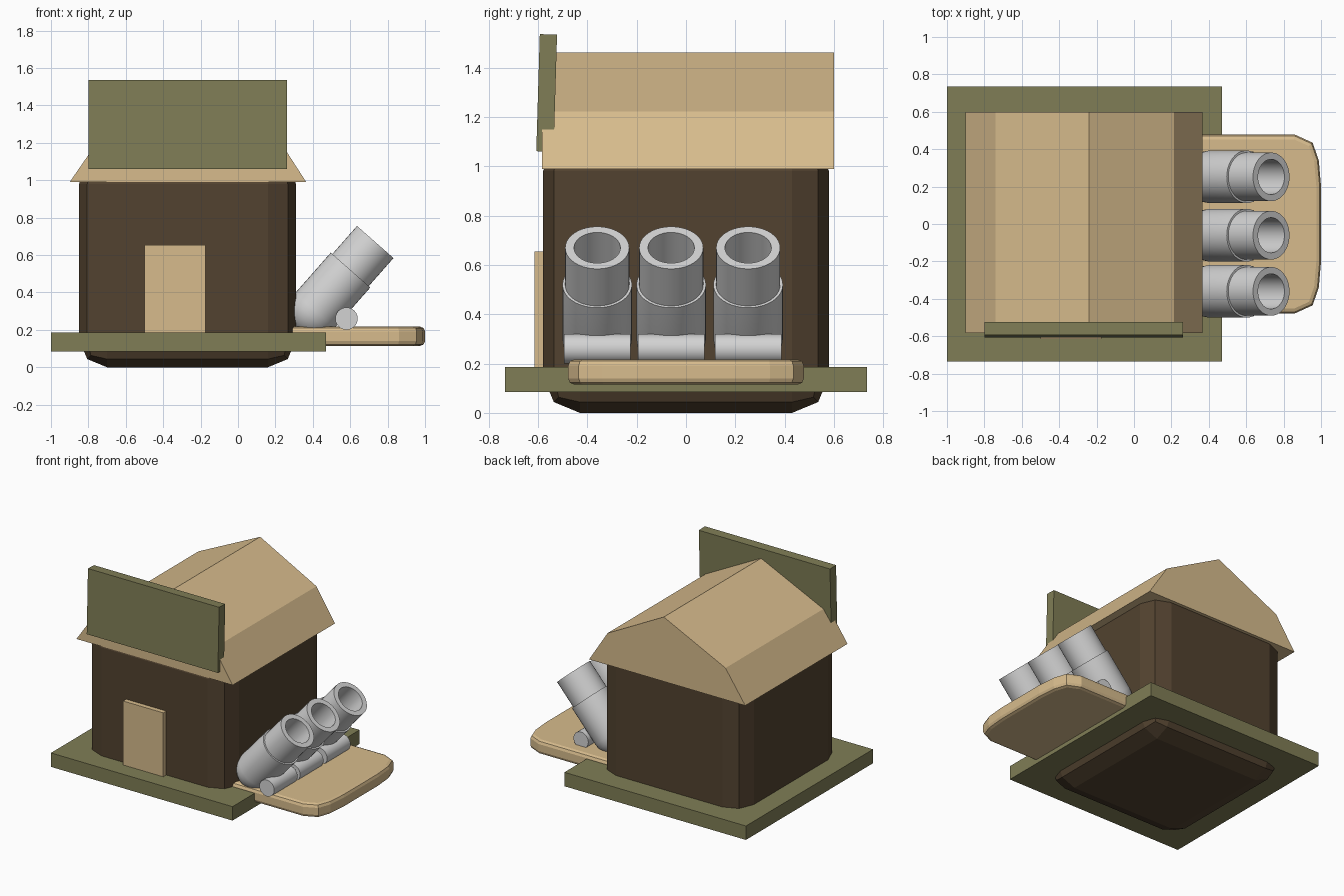
import bpy, bmesh, math
from mathutils import Matrix

if "Cube" in bpy.data.objects:
    bpy.data.objects.remove(bpy.data.objects["Cube"])


def material(name, rgb):
    m = bpy.data.materials.new(name)
    m.diffuse_color = (*rgb, 1)
    m.use_nodes = True
    m.node_tree.nodes["Principled BSDF"].inputs["Base Color"].default_value = m.diffuse_color
    return m


BROWN = material("dark_brown", (0.085, 0.055, 0.029))
TAN = material("tan", (0.68, 0.50, 0.265))
OLIVE = material("olive", (0.215, 0.207, 0.092))
GREY = material("light_grey", (0.65, 0.65, 0.65))


def finish(bm, name, mat):
    bmesh.ops.recalc_face_normals(bm, faces=bm.faces)
    me = bpy.data.meshes.new(name)
    bm.to_mesh(me)
    bm.free()
    ob = bpy.data.objects.new(name, me)
    bpy.context.collection.objects.link(ob)
    me.materials.append(mat)
    return ob


def smooth(ob, angle=35):
    bpy.ops.object.select_all(action='DESELECT')
    ob.select_set(True)
    bpy.context.view_layer.objects.active = ob
    bpy.ops.object.shade_smooth_by_angle(angle=math.radians(angle))


def box(name, mat, x, y, z, tilt=0):
    c = [(a + b) / 2 for a, b in (x, y, z)]
    s = [b - a for a, b in (x, y, z)]
    bm = bmesh.new()
    bmesh.ops.create_cube(bm, size=1, matrix=Matrix.Translation(c)
                          @ Matrix.Rotation(tilt, 4, 'X') @ Matrix.Diagonal((*s, 1)))
    return finish(bm, name, mat)


def prism(name, mat, pts, offset):
    """Closed outline of 3D points pushed along an offset."""
    bm = bmesh.new()
    f = bm.faces.new([bm.verts.new(p) for p in pts])
    ext = bmesh.ops.extrude_face_region(bm, geom=[f], use_keep_orig=True)
    bmesh.ops.translate(bm, vec=offset,
                        verts=[v for v in ext["geom"] if isinstance(v, bmesh.types.BMVert)])
    return finish(bm, name, mat)


def bevel(ob, width, segments, angle=30):
    m = ob.modifiers.new("bevel", 'BEVEL')
    m.width, m.segments = width, segments
    m.limit_method, m.angle_limit = 'ANGLE', math.radians(angle)


# Body, base plate, door and sign board
body = box("body", BROWN, (-0.85, 0.31), (-0.58, 0.58), (0, 1.13))
bevel(body, 0.15, 2)
box("base_plate", OLIVE, (-1.0, 0.47), (-0.735, 0.735), (0.085, 0.187))
box("door", TAN, (-0.5, -0.175), (-0.615, -0.56), (0.17, 0.655))
box("sign_board", OLIVE, (-0.8, 0.262), (-0.6, -0.53), (1.06, 1.535), tilt=-0.03)

# Gambrel roof
roof = [(-0.90, 0.99), (0.365, 0.99), (0.215, 1.222), (-0.24, 1.462), (-0.74, 1.222)]
prism("roof", TAN, [(x, -0.583, z) for x, z in roof], (0, 1.183, 0))

# Side tray with rounded outer corners
half = [(0.1, 0.478), (0.86, 0.478), (0.955, 0.435), (0.988, 0.34), (1.0, 0.2)]
outline = half + [(x, -y) for x, y in reversed(half)]
tray = prism("side_tray", TAN, [(x, y, 0.115) for x, y in outline], (0, 0, 0.102))
bevel(tray, 0.025, 2, 60)


# Three stepped, hollow barrels with domed ends, each with a cross axle
def lathe(name, mat, profile, matrix, steps=40):
    bm = bmesh.new()
    vs = [bm.verts.new((r, 0, z)) for r, z in profile]
    es = [bm.edges.new(p) for p in zip(vs, vs[1:])]
    bmesh.ops.spin(bm, geom=vs + es, cent=(0, 0, 0), axis=(0, 0, 1),
                   angle=2 * math.pi, steps=steps)
    bmesh.ops.remove_doubles(bm, verts=bm.verts, dist=1e-4)
    bm.transform(matrix)
    ob = finish(bm, name, mat)
    smooth(ob)


R = 0.141
dome = [(R * math.sin(i * math.pi / 12), -R * math.cos(i * math.pi / 12)) for i in range(7)]
barrel = dome + [(R, 0.29), (0.13, 0.29), (0.13, 0.49), (0.094, 0.49), (0.094, 0.08), (0, 0.08)]
axle = [(0, -0.135), (0.06, -0.135), (0.06, 0.135), (0, 0.135)]
for i, y in enumerate((-0.36, -0.06, 0.252)):
    lathe(f"barrel_{i + 1}", GREY, barrel,
          Matrix.Translation((0.41, y, 0.302)) @ Matrix.Rotation(0.722, 4, 'Y'))
    lathe(f"axle_{i + 1}", GREY, axle,
          Matrix.Translation((0.58, y, 0.26)) @ Matrix.Rotation(math.pi / 2, 4, 'X'), 24)
